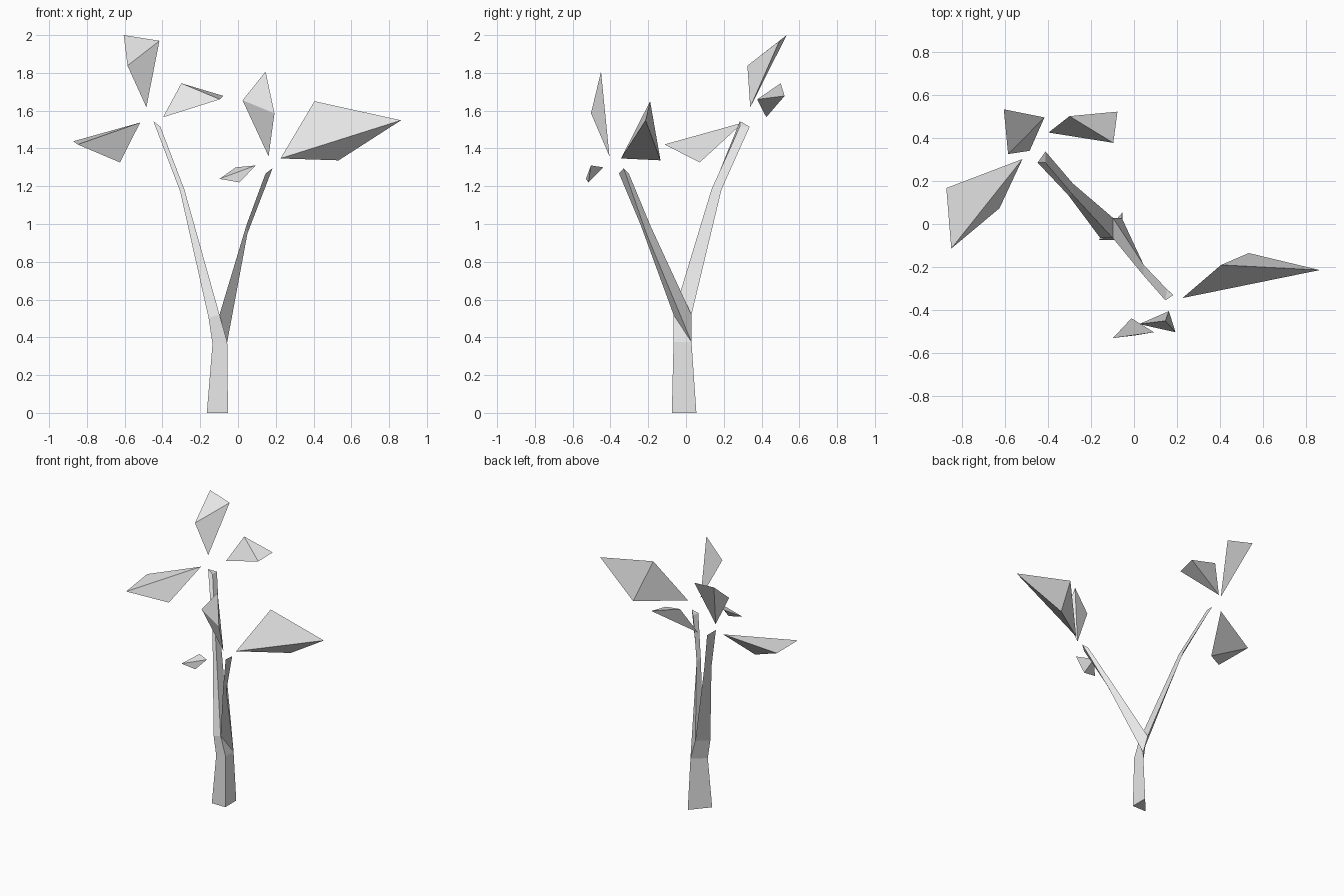
import bpy
import bmesh
from mathutils import Vector

# Remove the default cube only
cube = bpy.data.objects.get("Cube")
if cube:
    bpy.data.objects.remove(cube, do_unlink=True)

# Single flat colour
grey = bpy.data.materials.new("light_grey")
grey.use_nodes = True
grey.diffuse_color = (0.8, 0.8, 0.8, 1)
shader = next(n for n in grey.node_tree.nodes if n.type == "BSDF_PRINCIPLED")
shader.inputs["Base Color"].default_value = grey.diffuse_color


def finish(name, bm):
    """Turn a bmesh into a flat-shaded object with outward normals."""
    bmesh.ops.recalc_face_normals(bm, faces=bm.faces)
    mesh = bpy.data.meshes.new(name)
    bm.to_mesh(mesh)
    bm.free()
    mesh.materials.append(grey)
    obj = bpy.data.objects.new(name, mesh)
    bpy.context.scene.collection.objects.link(obj)
    return obj


def loft(name, rings):
    """Skin a row of three-cornered cross-sections and close both ends."""
    bm = bmesh.new()
    loops = [[bm.verts.new(point) for point in ring] for ring in rings]
    for lower, upper in zip(loops, loops[1:]):
        for i in range(3):
            j = (i + 1) % 3
            bm.faces.new((lower[i], lower[j], upper[j], upper[i]))
    bm.faces.new(loops[0])
    bm.faces.new(loops[-1])
    return finish(name, bm)


def section(corner, width, depth, drop=0.0):
    """Right-angled cross-section: outer point, corner, back point."""
    corner = Vector(corner)
    outer = corner + Vector((-width, 0, -drop))
    back = corner + Vector((0, depth, 0))
    return outer, corner, back


def leaf(name, points):
    """Closed four-cornered leaf made of flat triangles."""
    bm = bmesh.new()
    verts = [bm.verts.new(point) for point in points]
    for skipped in verts:
        bm.faces.new([v for v in verts if v is not skipped])
    return finish(name, bm)


# Trunk continuing into the right branch
foot = section((-0.053, -0.075, 0), 0.112, 0.13)
waist = section((-0.057, -0.066, 0.375), 0.078, 0.095, 0.01)
crotch = section((-0.098, -0.066, 0.52), 0.058, 0.095, 0.016)
elbow = section((-0.284, 0.135, 1.183), 0.022, 0.053, 0.011)
tip = section((-0.411, 0.285, 1.515), 0.037, 0.052, -0.029)
loft("trunk_and_right_branch", [foot, waist, crotch, elbow, tip])

# Left branch growing from the side of the trunk
loft("left_branch", [
    (crotch[1], waist[2], crotch[2]),
    ((0.045, -0.24, 0.995), (0.05, -0.21, 0.95), (0.045, -0.19, 0.995)),
    ((0.146, -0.355, 1.268), (0.183, -0.33, 1.295), (0.153, -0.303, 1.268)),
])

# Leaves floating around the left branch tip
leaf("large_left_leaf", [
    (0.225, -0.344, 1.347), (0.405, -0.19, 1.65),
    (0.863, -0.214, 1.549), (0.533, -0.135, 1.337)])
leaf("upright_left_leaf", [
    (0.146, -0.45, 1.807), (0.024, -0.465, 1.655),
    (0.193, -0.503, 1.586), (0.162, -0.405, 1.358)])
leaf("small_left_leaf", [
    (-0.098, -0.53, 1.239), (-0.012, -0.438, 1.3),
    (0.093, -0.503, 1.31), (0.008, -0.517, 1.22)])

# Leaves floating around the right branch tip
leaf("top_right_leaf", [
    (-0.605, 0.533, 2), (-0.416, 0.495, 1.97),
    (-0.585, 0.325, 1.838), (-0.485, 0.34, 1.618)])
leaf("outer_right_leaf", [
    (-0.872, 0.167, 1.438), (-0.518, 0.302, 1.537),
    (-0.849, -0.114, 1.421), (-0.625, 0.073, 1.326)])
leaf("rear_right_leaf", [
    (-0.397, 0.425, 1.565), (-0.3, 0.501, 1.745),
    (-0.077, 0.522, 1.678), (-0.096, 0.377, 1.66)])
